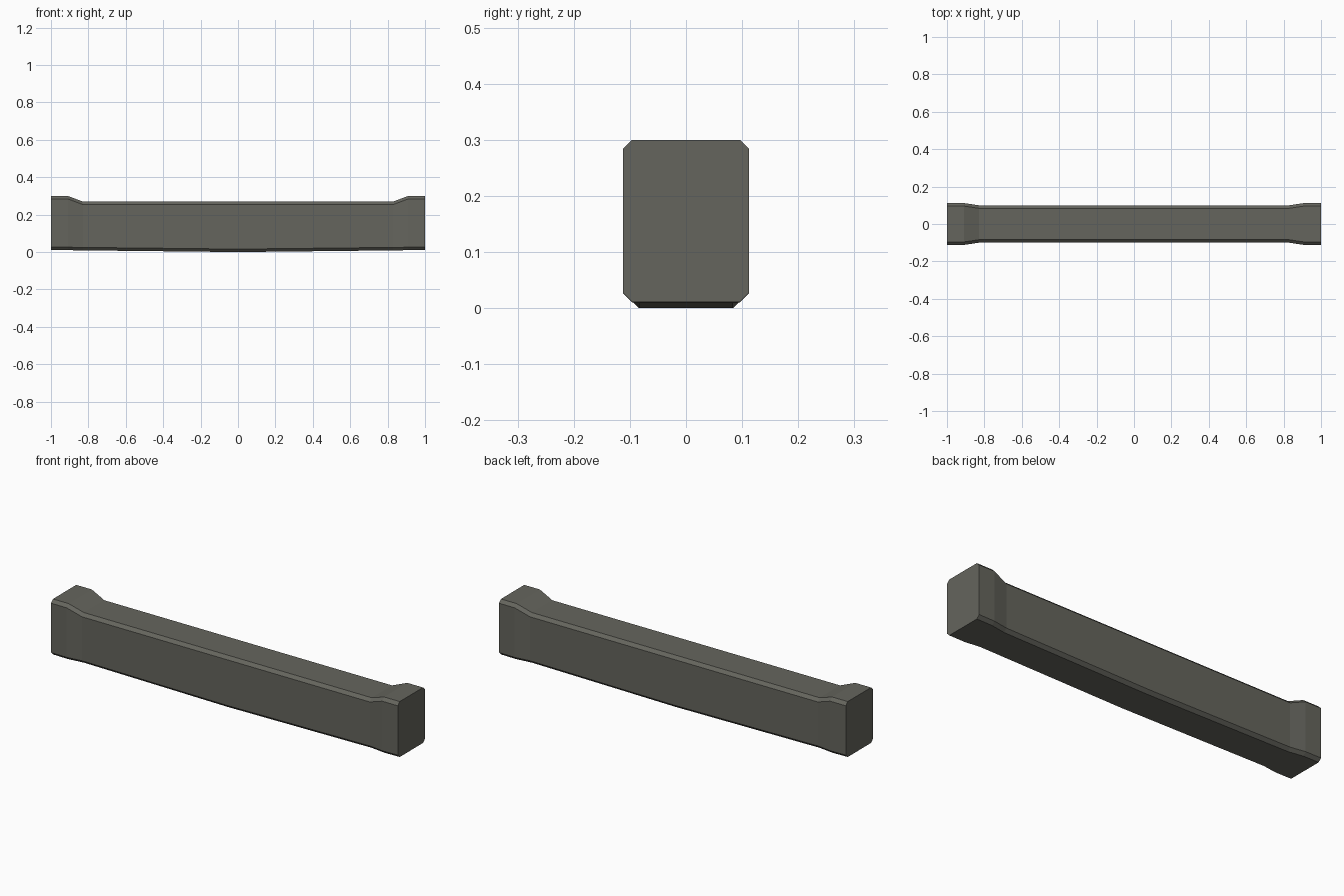
import bpy, bmesh

if "Cube" in bpy.data.objects:
    bpy.data.objects.remove(bpy.data.objects["Cube"])

# Stations along the beam: x, half width, bottom z, top z
half = [(0.83, 0.1, 0.010, 0.27), (0.91, 0.112, 0.011, 0.30), (1.0, 0.112, 0.012, 0.30)]
stations = [(-x, w, b, t) for x, w, b, t in reversed(half)] + [(0, 0.1, 0.001, 0.27)] + half
CHAMFER = 0.016


def section(x, w, b, t):
    # Chamfered rectangle in the YZ plane
    c = CHAMFER
    side = [(w - c, b), (w, b + c), (w, t - c), (w - c, t)]
    return [(x, y, z) for y, z in side + [(-y, z) for y, z in reversed(side)]]


# Loft the beam with its flared ends
bm = bmesh.new()
rings = [[bm.verts.new(p) for p in section(*s)] for s in stations]
for a, b in zip(rings, rings[1:]):
    for i in range(8):
        j = (i + 1) % 8
        bm.faces.new((a[i], a[j], b[j], b[i]))
bm.faces.new(rings[0])
bm.faces.new(rings[-1])
bmesh.ops.translate(bm, verts=bm.verts, vec=(0, 0, -0.001))
for v in bm.verts:
    if v.co.z > 0.2:
        v.co.z += 0.001
bmesh.ops.recalc_face_normals(bm, faces=bm.faces)

mesh = bpy.data.meshes.new("beam")
bm.to_mesh(mesh)
bm.free()
beam = bpy.data.objects.new("beam", mesh)
bpy.context.collection.objects.link(beam)

# Dark olive grey
mat = bpy.data.materials.new("dark_stone")
mat.diffuse_color = (0.13, 0.13, 0.11, 1)
mat.use_nodes = True
mat.node_tree.nodes["Principled BSDF"].inputs["Base Color"].default_value = mat.diffuse_color
mesh.materials.append(mat)
